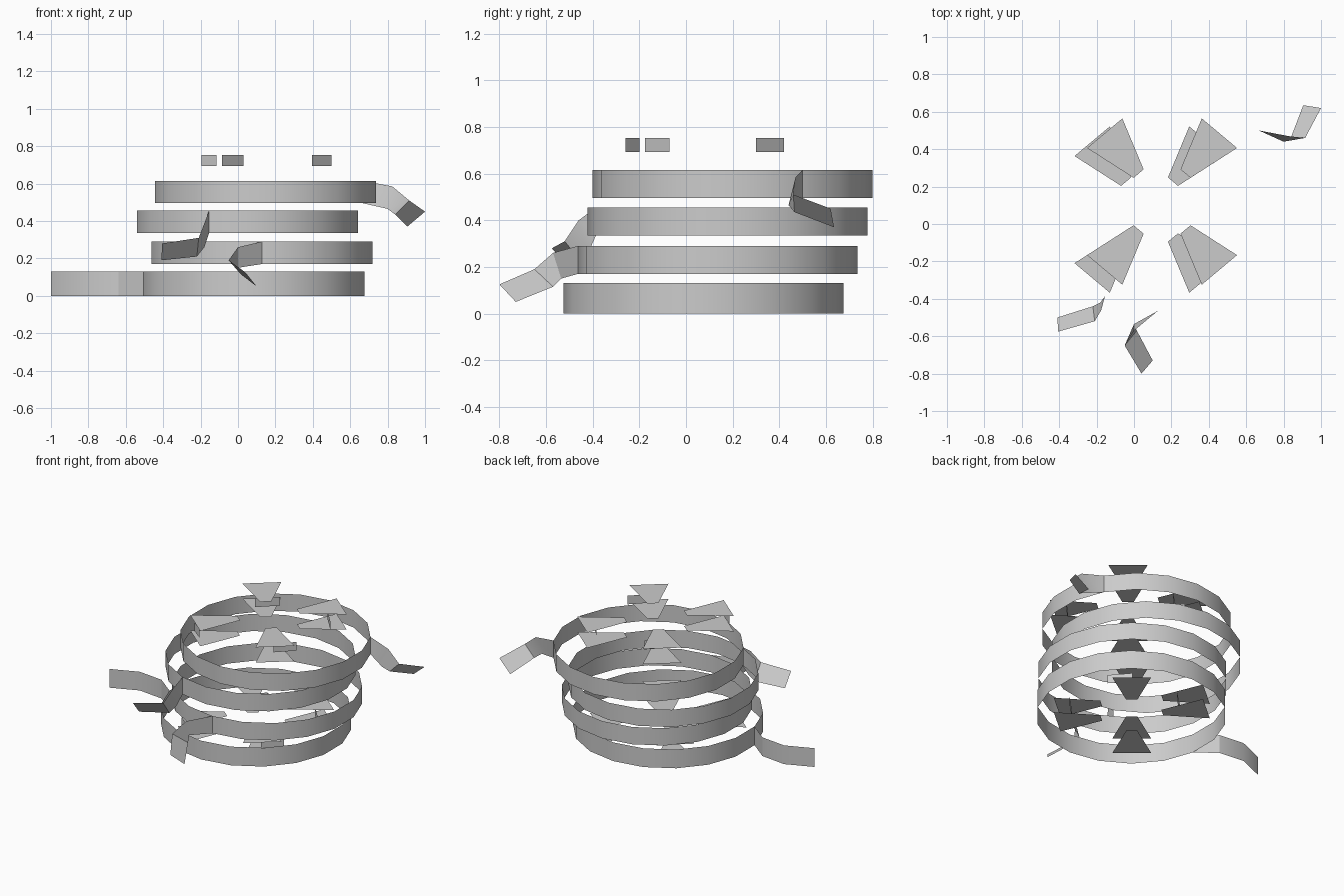
import bpy
from math import sin, cos, radians
from mathutils import Vector

default_cube = bpy.data.objects.get("Cube")
if default_cube:
    bpy.data.objects.remove(default_cube, do_unlink=True)

# One plain grey for everything
grey = bpy.data.materials.new("plain grey")
grey.use_nodes = True
colour = (0.6, 0.6, 0.6, 1)
grey.diffuse_color = colour
grey.node_tree.nodes["Principled BSDF"].inputs["Base Color"].default_value = colour


def make_object(name, verts, faces, smooth=False):
    mesh = bpy.data.meshes.new(name)
    mesh.from_pydata(verts, [], faces)
    mesh.materials.append(grey)
    obj = bpy.data.objects.new(name, mesh)
    bpy.context.collection.objects.link(obj)
    if smooth:
        bpy.ops.object.select_all(action='DESELECT')
        obj.select_set(True)
        bpy.context.view_layer.objects.active = obj
        bpy.ops.object.shade_smooth_by_angle(angle=radians(30))
    return obj


def ribbon(name, lower, upper, closed=False):
    """Thin sheet between a lower and an upper edge path."""
    n = len(lower)
    faces = [(i, (i + 1) % n, n + (i + 1) % n, n + i)
             for i in range(n if closed else n - 1)]
    return make_object(name, lower + upper, faces, smooth=True)


SIDES = 18
RADIUS = 0.6


def on_ring(centre, degrees, z):
    a = radians(degrees)
    return (centre[0] + RADIUS * cos(a), centre[1] + RADIUS * sin(a), z)


def band(name, centre, z0, z1, tail_angle, tail_lower, tail_upper):
    """Closed hoop with a loose strap end leaving it at one corner."""
    angles = [10 + 360 / SIDES * i for i in range(SIDES)]
    ribbon(name + "_hoop",
           [on_ring(centre, a, z0) for a in angles],
           [on_ring(centre, a, z1) for a in angles], closed=True)
    ribbon(name + "_strap_end",
           [on_ring(centre, tail_angle, z0)] + tail_lower,
           [on_ring(centre, tail_angle, z1)] + tail_upper)


# Four stacked hoops, lowest first
strap_path = [(-0.64, 0.075), (-0.82, 0.095), (-1.0, 0.02)]
band("bottom_band", (0.085, 0.075), 0, 0.13, 190,
     [(x, y, 0) for x, y in strap_path],
     [(x, y, 0.13) for x, y in strap_path])
band("lower_band", (0.128, 0.136), 0.17, 0.29, 270,
     [(0.0, -0.535, 0.15), (0.015, -0.57, 0.115), (0.10, -0.73, 0.05)],
     [(0.0, -0.57, 0.26), (-0.05, -0.65, 0.19), (0.04, -0.8, 0.125)])
band("upper_band", (0.05, 0.178), 0.335, 0.455, 250,
     [(-0.18, -0.42, 0.26), (-0.22, -0.44, 0.21), (-0.41, -0.5, 0.19)],
     [(-0.175, -0.46, 0.4), (-0.21, -0.52, 0.31), (-0.405, -0.575, 0.28)])
band("top_band", (0.148, 0.2), 0.495, 0.615, 30,
     [(0.8, 0.44, 0.465), (0.84, 0.465, 0.435), (0.905, 0.635, 0.37)],
     [(0.825, 0.47, 0.585), (0.915, 0.46, 0.51), (1.0, 0.62, 0.45)])


# Wedge plates in pairs, with a short upright tab between each pair
def wedge(name, centre, degrees, z):
    out = Vector((cos(radians(degrees)), sin(radians(degrees)), 0))
    side = Vector((-out.y, out.x, 0))
    base = Vector((centre[0], centre[1], z))
    verts = [base + out * r + side * w for r, w in
             ((0.195, -0.035), (0.477, -0.123), (0.477, 0.123), (0.195, 0.035))]
    make_object(name, verts, [(0, 1, 2, 3)])


# angle of each wedge, then the tab's two ends measured from the set's centre
WEDGES = {
    "back_left": (50, (0.245, 0.3), (0.35, 0.18)),
    "back_right": (130, (-0.235, 0.19), (-0.12, 0.3)),
    "front_right": (230, (-0.345, -0.32), (-0.265, -0.38)),
    "front_left": (310, (0.245, -0.295), (0.35, -0.19)),
}


def wedge_set(level, centre, z_low, z_high):
    middle = (z_low + z_high) / 2
    for place, (angle, start, end) in WEDGES.items():
        wedge(f"{level}_{place}_lower_wedge", centre, angle, z_low)
        wedge(f"{level}_{place}_upper_wedge", centre, angle, z_high)
        a, b = [(centre[0] + p[0], centre[1] + p[1]) for p in (start, end)]
        low, high = middle - 0.03, middle + 0.03
        make_object(f"{level}_{place}_tab",
                    [(*a, low), (*b, low), (*b, high), (*a, high)],
                    [(0, 1, 2, 3)])


wedge_set("bottom", (0.083, 0.077), 0.005, 0.11)
wedge_set("top", (0.15, 0.12), 0.67, 0.776)
